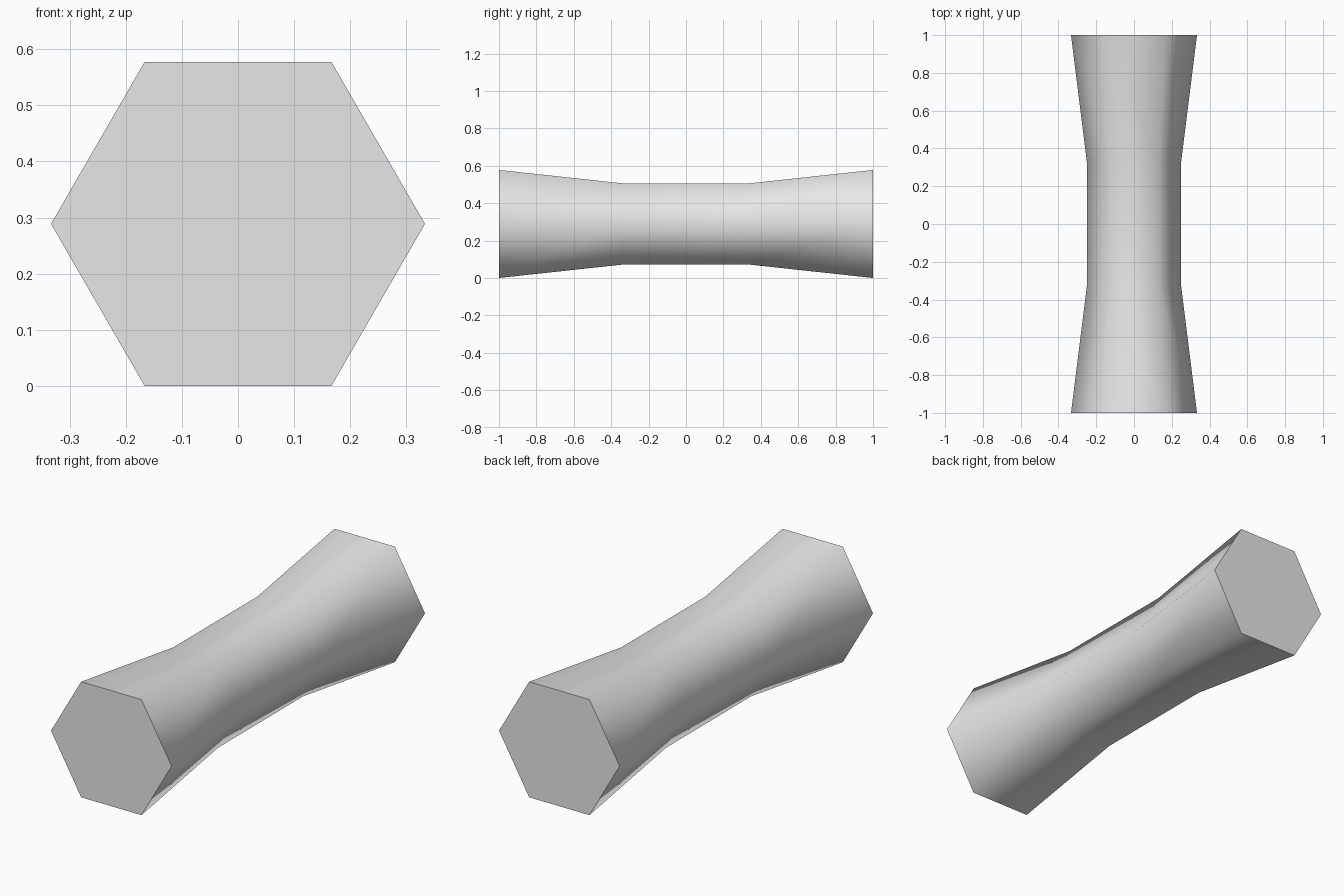
import bpy
import bmesh
from math import cos, sin, pi, radians, sqrt

cube = bpy.data.objects.get("Cube")
if cube:
    bpy.data.objects.remove(cube, do_unlink=True)

SIDES = 6
END_R, WAIST_R = 1 / 3, 0.25
CENTRE_Z = END_R * sqrt(3) / 2
STATIONS = [(-1, END_R), (-1 / 3, WAIST_R), (1 / 3, WAIST_R), (1, END_R)]

# Plain grey material
grey = bpy.data.materials.new("light grey")
grey.use_nodes = True
colour = (0.8, 0.8, 0.8, 1)
grey.diffuse_color = colour
grey.node_tree.nodes["Principled BSDF"].inputs["Base Color"].default_value = colour

# Waisted hexagonal bar: one ring per station along y
bm = bmesh.new()
rings = []
for y, r in STATIONS:
    angles = [2 * pi * i / SIDES for i in range(SIDES)]
    rings.append([bm.verts.new((r * cos(a), y, CENTRE_Z + r * sin(a))) for a in angles])

# Side panels between neighbouring rings
for near, far in zip(rings, rings[1:]):
    for i in range(SIDES):
        j = (i + 1) % SIDES
        bm.faces.new((near[i], near[j], far[j], far[i]))

# Flat end caps
bm.faces.new(rings[0])
bm.faces.new(rings[-1])
bmesh.ops.recalc_face_normals(bm, faces=bm.faces)

mesh = bpy.data.meshes.new("waisted_bar")
bm.to_mesh(mesh)
bm.free()
mesh.materials.append(grey)
bar = bpy.data.objects.new("waisted_bar", mesh)
bpy.context.collection.objects.link(bar)

# Smooth around the sides, sharp at the end caps
bpy.ops.object.select_all(action="DESELECT")
bar.select_set(True)
bpy.context.view_layer.objects.active = bar
bpy.ops.object.shade_smooth_by_angle(angle=radians(75))
